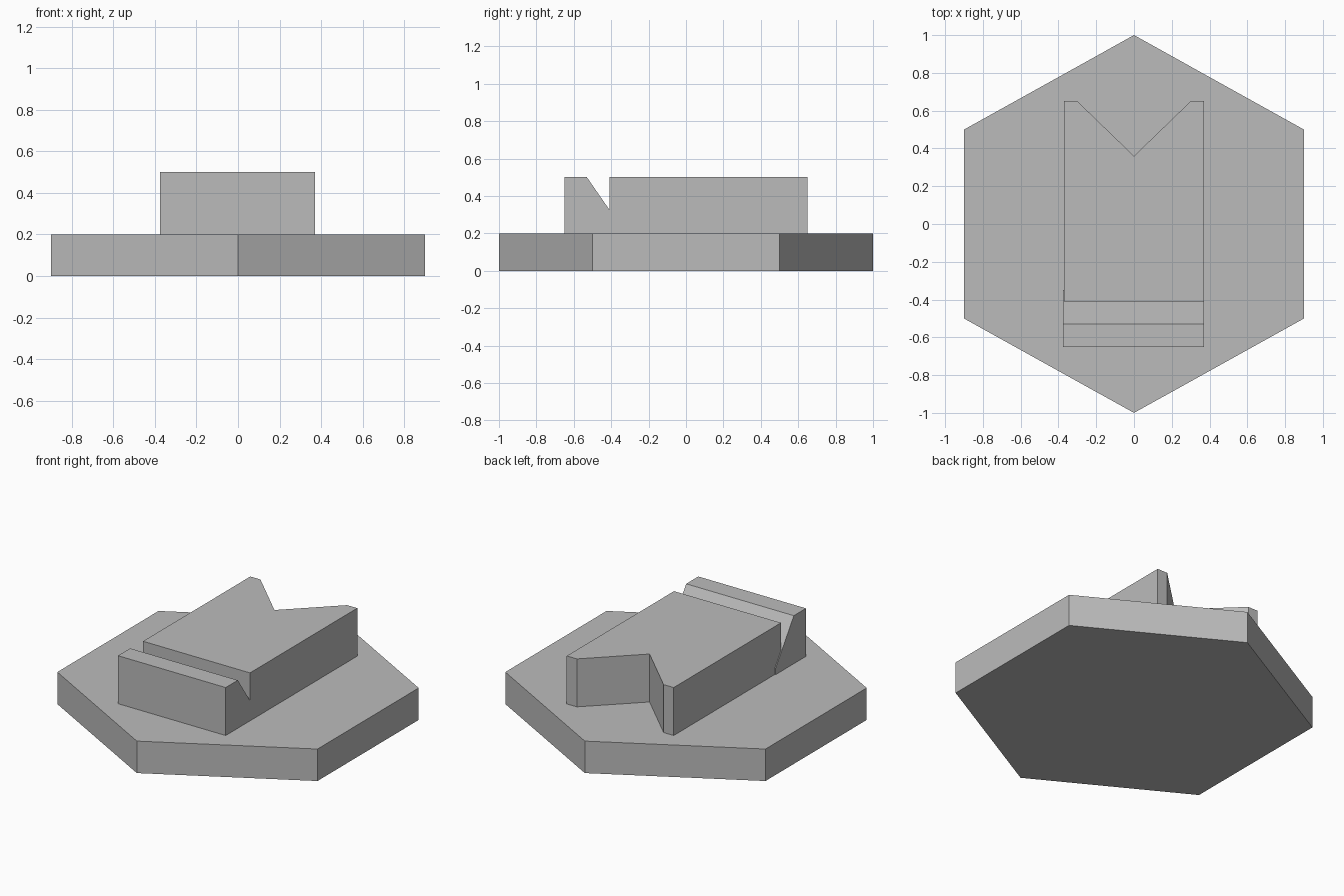
import bpy, bmesh
from math import radians, sin, cos
from mathutils import Vector

cube = bpy.data.objects.get("Cube")
if cube:
    bpy.data.objects.remove(cube, do_unlink=True)

GREY = (0.5, 0.5, 0.5, 1)
grey = bpy.data.materials.new("plain_grey")
grey.use_nodes = True
grey.diffuse_color = GREY
grey.node_tree.nodes["Principled BSDF"].inputs["Base Color"].default_value = GREY


def extrude_profile(name, points, direction):
    """Make a flat-faced solid by sweeping a closed outline along a direction."""
    bm = bmesh.new()
    face = bm.faces.new([bm.verts.new(p) for p in points])
    swept = bmesh.ops.extrude_face_region(bm, geom=[face], use_keep_orig=True)
    moved = [v for v in swept["geom"] if isinstance(v, bmesh.types.BMVert)]
    bmesh.ops.translate(bm, verts=moved, vec=Vector(direction))
    bmesh.ops.recalc_face_normals(bm, faces=bm.faces)
    mesh = bpy.data.meshes.new(name)
    bm.to_mesh(mesh)
    bm.free()
    mesh.materials.append(grey)
    obj = bpy.data.objects.new(name, mesh)
    bpy.context.collection.objects.link(obj)
    return obj


BASE_TOP, BLOCK_TOP = 0.2, 0.5
HALF_WIDTH = 0.37

# Hexagonal base, slightly wider than a regular hexagon
hexagon = [(0.9 * sin(radians(a)) / sin(radians(60)), cos(radians(a)), 0)
           for a in range(0, 360, 60)]
extrude_profile("hexagonal_base", hexagon, (0, 0, BASE_TOP))

# Main block with a V notch in its back end
half = [(HALF_WIDTH, -0.41), (HALF_WIDTH, 0.65), (0.3, 0.65)]
outline = half + [(0, 0.36)] + [(-x, y) for x, y in reversed(half)]
extrude_profile("notched_block", [(x, y, BASE_TOP) for x, y in outline],
                (0, 0, BLOCK_TOP - BASE_TOP))

# Front wedge, whose sloping back runs into the main block to form the groove
LEDGE = -HALF_WIDTH - 0.005
side = [(-0.65, BASE_TOP), (-0.65, BLOCK_TOP), (-0.53, BLOCK_TOP),
        (-0.35, 0.24), (-0.35, BASE_TOP)]
extrude_profile("front_wedge", [(LEDGE, y, z) for y, z in side],
                (HALF_WIDTH - LEDGE, 0, 0))
